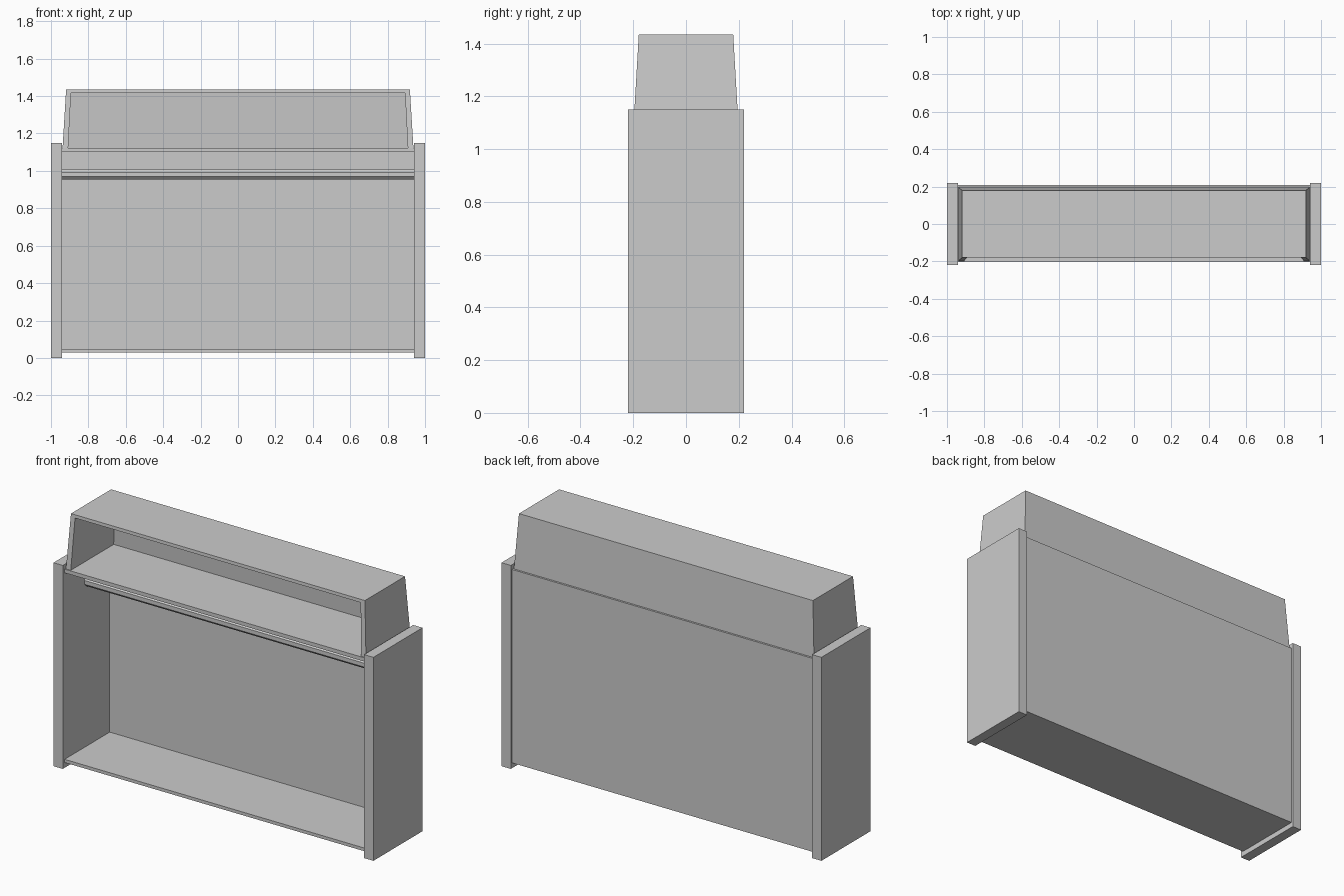
import bpy, bmesh, math

if "Cube" in bpy.data.objects:
    bpy.data.objects.remove(bpy.data.objects["Cube"])

def finish(name, bm):
    bmesh.ops.recalc_face_normals(bm, faces=bm.faces)
    me = bpy.data.meshes.new(name)
    bm.to_mesh(me)
    bm.free()
    ob = bpy.data.objects.new(name, me)
    bpy.context.collection.objects.link(ob)
    return ob

def loft(name, a, b):
    """Solid between two matching closed loops of points."""
    bm = bmesh.new()
    va = [bm.verts.new(p) for p in a]
    vb = [bm.verts.new(p) for p in b]
    n = len(va)
    bm.faces.new(va)
    bm.faces.new(vb[::-1])
    for i in range(n):
        j = (i + 1) % n
        bm.faces.new((va[i], va[j], vb[j], vb[i]))
    return finish(name, bm)

def box(name, x0, x1, y0, y1, z0, z1):
    rect = [(x0, y0), (x1, y0), (x1, y1), (x0, y1)]
    return loft(name, [(x, y, z0) for x, y in rect], [(x, y, z1) for x, y in rect])

X = 0.942            # inner face of the side panels
Z0, Z1 = 1.123, 1.434  # bottom and top of the upper case

# Side panels
for side, s in (("left", -1), ("right", 1)):
    box(side + "_side_panel", min(s * X, s), max(s * X, s), -0.219, 0.219, 0, 1.15)

# Lower cabinet: floor, top shelf and back
box("cabinet_floor", -X, X, -0.203, 0.2, 0.03, 0.048)
box("top_shelf", -X, X, -0.203, 0.2, 1.102, Z0)
box("cabinet_back", -X, X, 0.2, 0.208, 0.03, Z0)

# Eight-sided hanging rail
r = 0.0287
ring = [(r * math.cos(math.radians(22.5 + 45 * i)), 0.981 + r * math.sin(math.radians(22.5 + 45 * i)))
        for i in range(8)]
loft("hanging_rail", [(-X, y, z) for y, z in ring], [(X, y, z) for y, z in ring])

# Upper case: tapered hood open at the front
def depth(z):
    return 0.197 - 0.018 * (z - Z0) / (Z1 - Z0)

hood = [(-0.938, Z0), (-0.919, Z1), (0.919, Z1), (0.938, Z0),
        (0.908, Z0), (0.893, 1.416), (-0.893, 1.416), (-0.908, Z0)]
loft("upper_case_hood", [(x, -depth(z), z) for x, z in hood],
     [(x, depth(z), z) for x, z in hood])

# Back of the upper case, set into the hood
back = [hood[i] for i in (4, 5, 6, 7)]
loft("upper_case_back", [(x, depth(z) - 0.01, z) for x, z in back],
     [(x, depth(z), z) for x, z in back])
